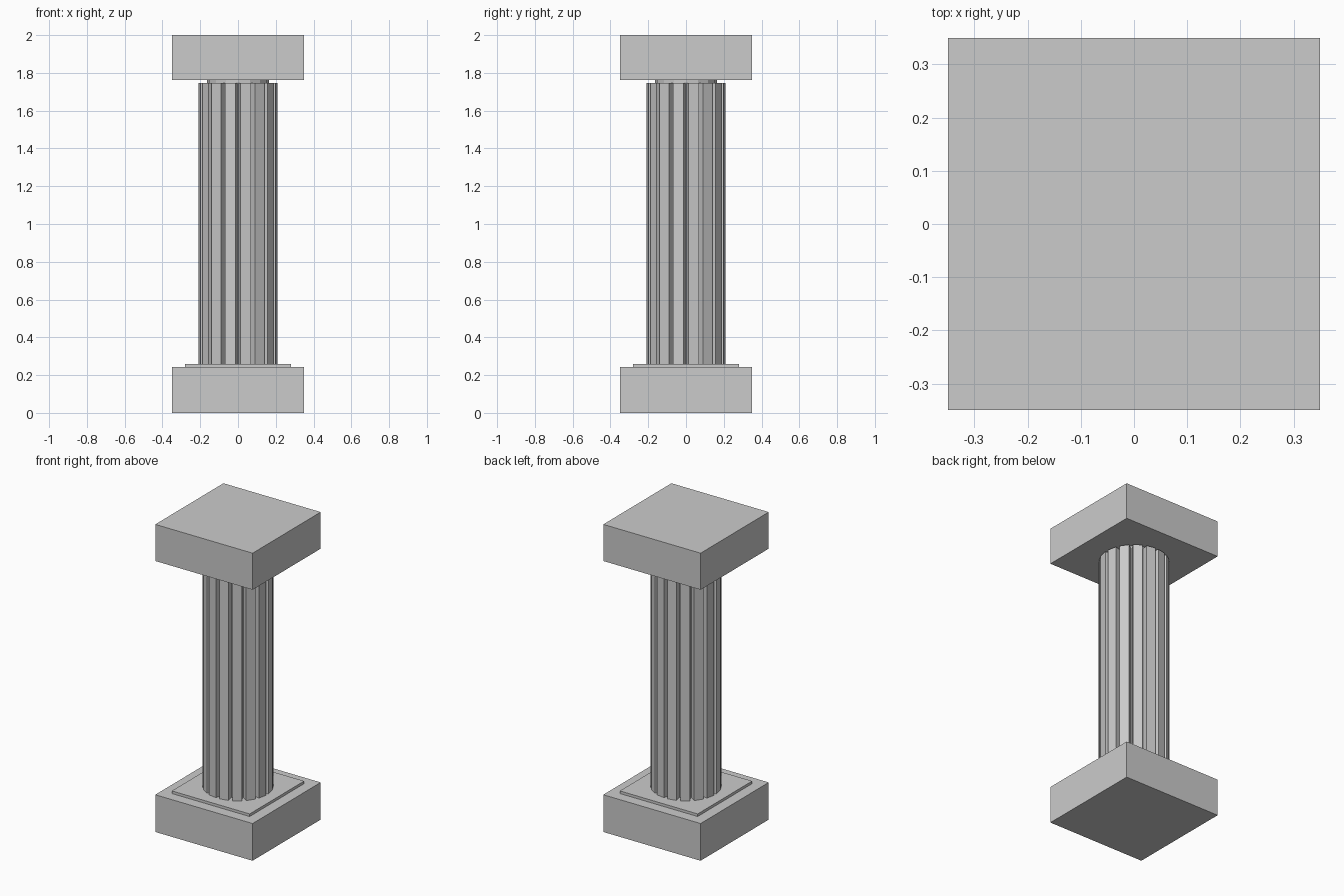
import bpy, bmesh
from mathutils import Matrix

if "Cube" in bpy.data.objects:
    bpy.data.objects.remove(bpy.data.objects["Cube"])


def finish(name, bm):
    mesh = bpy.data.meshes.new(name)
    bm.to_mesh(mesh)
    bm.free()
    obj = bpy.data.objects.new(name, mesh)
    bpy.context.collection.objects.link(obj)
    return obj


def slab(name, half, z0, z1):
    bm = bmesh.new()
    m = Matrix.Translation((0, 0, (z0 + z1) / 2)) @ Matrix.Diagonal((2 * half, 2 * half, z1 - z0, 1))
    bmesh.ops.create_cube(bm, size=1, matrix=m)
    return finish(name, bm)


# Square blocks at both ends, with a thin step under the shaft
Z0, Z1 = 0.242, 1.762
slab("base_block", 0.35, 0, Z0)
slab("base_step", 0.28, Z0, 0.259)
slab("capital_block", 0.35, Z1, 2.0)

# Fluted shaft: 16-sided core whose sides are inset and pushed out as ribs
R_CORE, RIB = 0.165, 0.046
bm = bmesh.new()
bmesh.ops.create_cone(bm, cap_ends=True, segments=16, radius1=1, radius2=1, depth=2)
bm.normal_update()
sides = [f for f in bm.faces if abs(f.normal.z) < 0.5]
bmesh.ops.inset_individual(bm, faces=sides, thickness=0.027)
bmesh.ops.transform(bm, verts=bm.verts,
                    matrix=Matrix.Translation((0, 0, (Z0 + Z1) / 2))
                    @ Matrix.Diagonal((R_CORE, R_CORE, (Z1 - Z0) / 2, 1)))
bm.normal_update()
ribs = bmesh.ops.extrude_discrete_faces(bm, faces=sides)["faces"]
bm.normal_update()
for f in ribs:
    bmesh.ops.translate(bm, verts=f.verts, vec=f.normal * RIB)
bmesh.ops.recalc_face_normals(bm, faces=bm.faces)
finish("fluted_shaft", bm)
